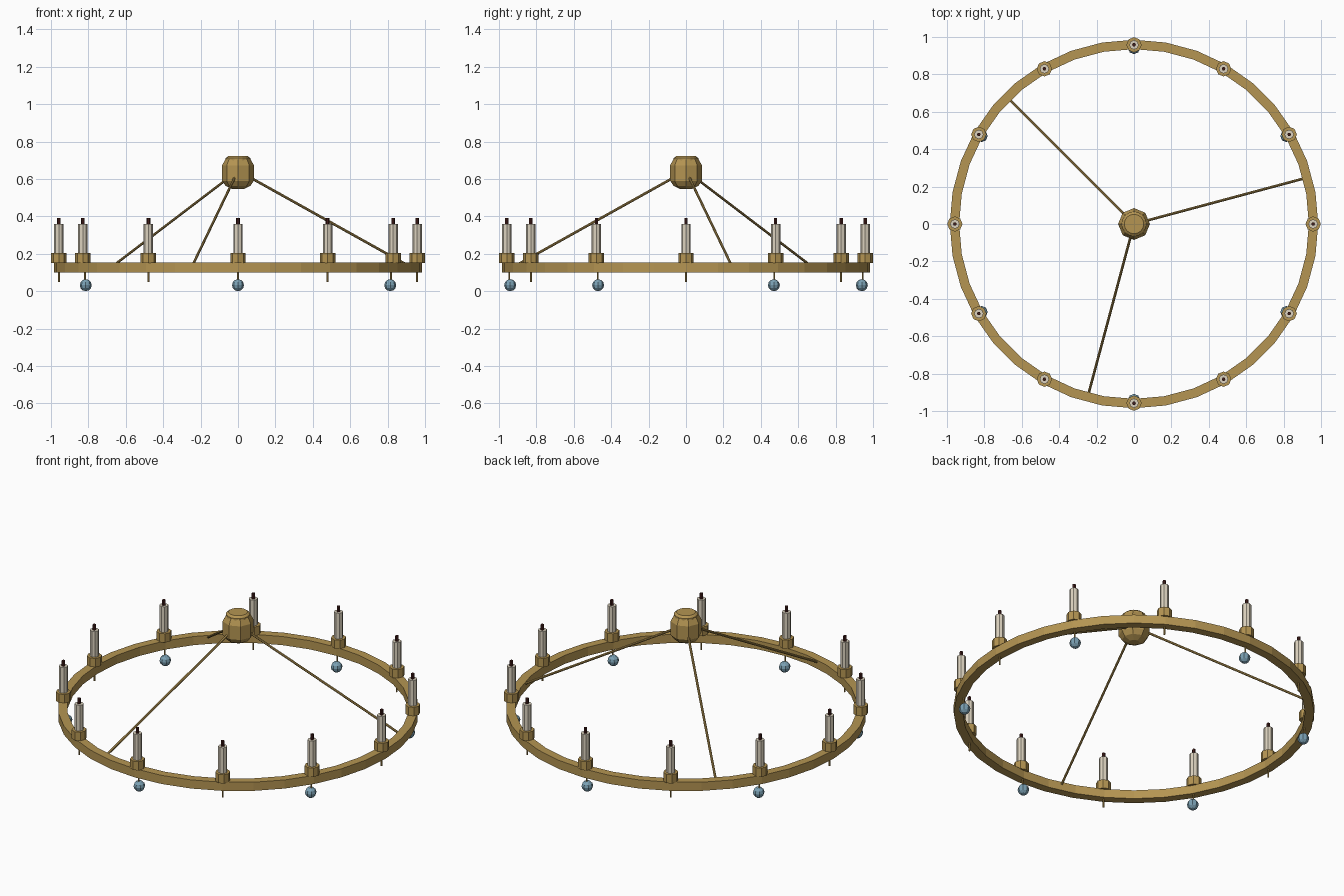
import bpy, bmesh, math
from mathutils import Vector

if "Cube" in bpy.data.objects:
    bpy.data.objects.remove(bpy.data.objects["Cube"])


def material(name, rgb):
    m = bpy.data.materials.new(name)
    m.diffuse_color = (*rgb, 1)
    m.use_nodes = True
    m.node_tree.nodes["Principled BSDF"].inputs["Base Color"].default_value = m.diffuse_color
    return m


BRASS = material("brass", (0.46, 0.30, 0.085))
WAX = material("cream_wax", (0.72, 0.65, 0.52))
WICK = material("dark_red_wick", (0.055, 0.012, 0.010))
GLASS = material("blue_glass", (0.20, 0.36, 0.46))


def make_object(name, bm, mat):
    bmesh.ops.recalc_face_normals(bm, faces=bm.faces)
    mesh = bpy.data.meshes.new(name)
    bm.to_mesh(mesh)
    bm.free()
    mesh.materials.append(mat)
    obj = bpy.data.objects.new(name, mesh)
    bpy.context.collection.objects.link(obj)
    return obj


def lathe(name, profile, sides, mat, loc=(0, 0, 0), closed=False):
    """Turn (radius, height) points around z; cap the ends or close the section."""
    bm = bmesh.new()
    rings = []
    for r, z in profile:
        rings.append([bm.verts.new((r * math.cos(2 * math.pi * i / sides),
                                    r * math.sin(2 * math.pi * i / sides), z))
                      for i in range(sides)])
    pairs = list(zip(rings, rings[1:]))
    if closed:
        pairs.append((rings[-1], rings[0]))
    else:
        bm.faces.new(rings[0])
        bm.faces.new(rings[-1])
    for a, b in pairs:
        for i in range(sides):
            j = (i + 1) % sides
            bm.faces.new((a[i], a[j], b[j], b[i]))
    obj = make_object(name, bm, mat)
    obj.location = loc
    return obj


def rod(name, start, end, radius, sides, mat):
    start, end = Vector(start), Vector(end)
    axis = end - start
    obj = lathe(name, [(radius, 0), (radius, axis.length)], sides, mat, start)
    obj.rotation_euler = axis.to_track_quat('Z', 'Y').to_euler()
    return obj


def polar(radius, degrees, z):
    a = math.radians(degrees)
    return (radius * math.cos(a), radius * math.sin(a), z)


# Flat hoop
lathe("hoop", [(0.935, 0.10), (0.985, 0.10), (0.985, 0.152), (0.935, 0.152)],
      36, BRASS, closed=True)

# Central hub with a raised cap
lathe("hub", [(0.03, 0.545), (0.066, 0.563), (0.085, 0.59), (0.085, 0.672),
              (0.068, 0.705)], 8, BRASS)
lathe("hub_cap", [(0.066, 0.69), (0.066, 0.711), (0.052, 0.722)], 16, BRASS)

# Three sloping support rods
for angle in (15, 135, 255):
    rod("support_rod", polar(0.03, angle, 0.628), polar(0.945, angle, 0.135),
        0.007, 8, BRASS)

# Candles around the hoop, glass drops under every second position
for i in range(12):
    angle = i * 30
    spot = polar(0.958, angle, 0)
    lathe("candle_cup", [(0.041, 0.15), (0.041, 0.203)], 8, BRASS, spot)
    lathe("candle", [(0.025, 0.20), (0.025, 0.358)], 8, WAX, spot)
    lathe("wick", [(0.010, 0.35), (0.010, 0.39)], 6, WICK, spot)
    lathe("hanging_pin", [(0.005, 0.05), (0.005, 0.11)], 6, BRASS,
          polar(0.957 if i % 2 == 0 else 0.945, angle, 0))
    if i % 2:
        bm = bmesh.new()
        bmesh.ops.create_uvsphere(bm, u_segments=8, v_segments=6, radius=0.032)
        drop = make_object("glass_drop", bm, GLASS)
        drop.location = polar(0.94, angle, 0.032)
